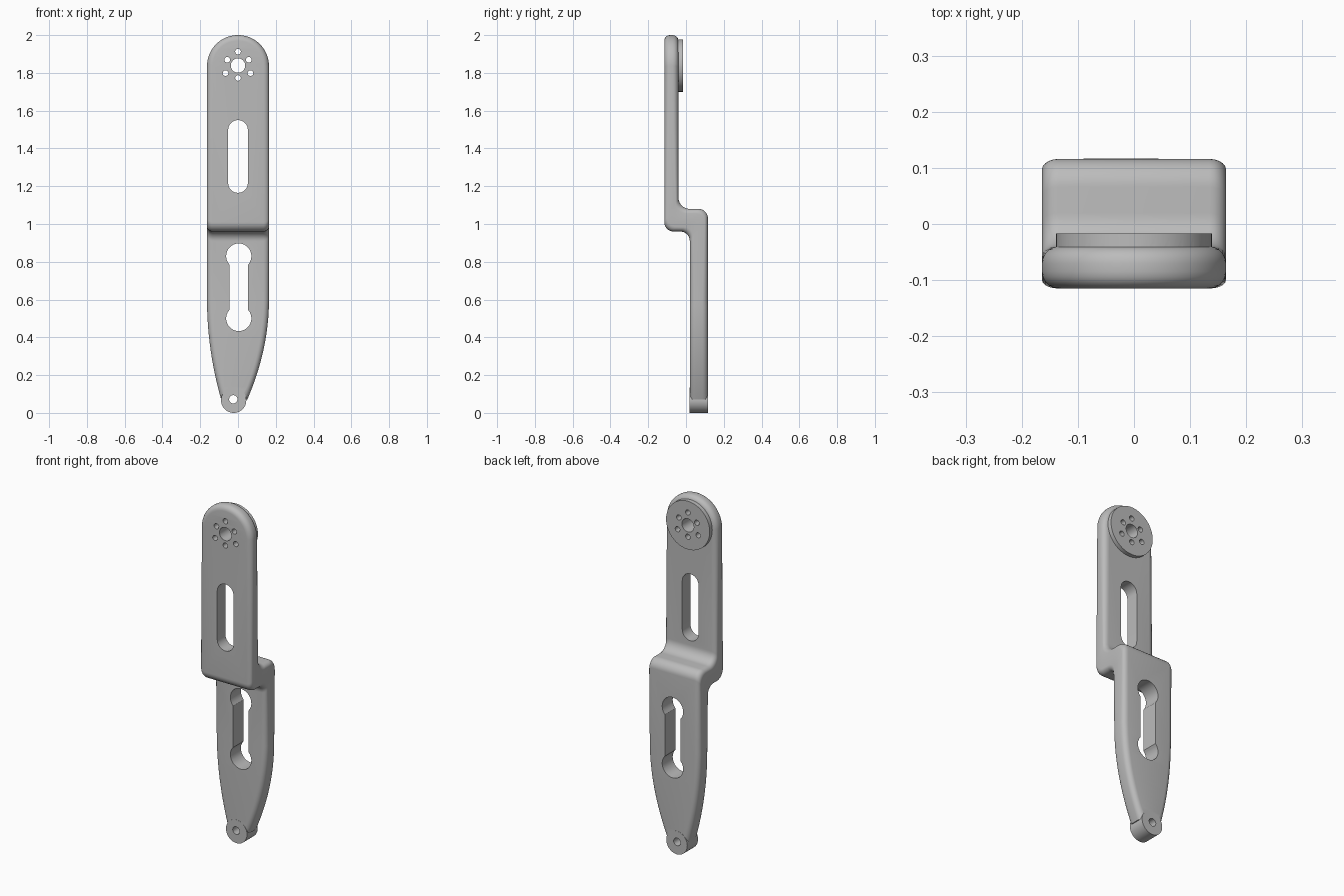
import bpy
import bmesh
from math import sin, cos, pi, acos, radians

cube = bpy.data.objects.get("Cube")
if cube:
    bpy.data.objects.remove(cube, do_unlink=True)

grey = bpy.data.materials.new("plain grey")
grey.use_nodes = True
grey.diffuse_color = (0.5, 0.5, 0.5, 1)
grey.node_tree.nodes["Principled BSDF"].inputs["Base Color"].default_value = (0.5, 0.5, 0.5, 1)

HALF_W, TOP_Z = 0.164, 1.836    # half width and centre of the rounded end
FILLET, STEPS = 0.03, 5         # rounding of the long edges
Y_FRONT, Y_UP_BACK, Y_LOW_FRONT, Y_BACK = -0.115, -0.04, 0.02, 0.116


def make_object(name, bm):
    bmesh.ops.recalc_face_normals(bm, faces=bm.faces)
    mesh = bpy.data.meshes.new(name)
    bm.to_mesh(mesh)
    bm.free()
    mesh.materials.append(grey)
    obj = bpy.data.objects.new(name, mesh)
    bpy.context.collection.objects.link(obj)
    return obj


def prism(bm, outline, y0, y1):
    """Extrude an x-z outline from y0 to y1."""
    front = [bm.verts.new((x, y0, z)) for x, z in outline]
    back = [bm.verts.new((x, y1, z)) for x, z in outline]
    n = len(outline)
    bm.faces.new(front)
    bm.faces.new(back[::-1])
    for i in range(n):
        j = (i + 1) % n
        bm.faces.new((front[i], back[i], back[j], front[j]))


def circle(x, z, r, n=32):
    return [(x + r * cos(2 * pi * i / n), z + r * sin(2 * pi * i / n)) for i in range(n)]


def slot(x, z_low, z_high, half, r, n=20):
    """Slot outline whose round ends may be wider than its straight middle."""
    b = acos(half / r)
    arc = [-b + (pi + 2 * b) * i / n for i in range(n + 1)]
    return ([(x + r * cos(a), z_high + r * sin(a)) for a in arc]
            + [(x - r * cos(a), z_low - r * sin(a)) for a in arc])


def combine(target, other, operation):
    mod = target.modifiers.new(operation.lower(), 'BOOLEAN')
    mod.operation, mod.object, mod.solver = operation, other, 'EXACT'
    bpy.context.view_layer.objects.active = target
    bpy.ops.object.modifier_apply(modifier=mod.name)
    bpy.data.objects.remove(other, do_unlink=True)


# Rungs down the bar: front (y, z), back (y, z), left x, right x, dome angle
rungs = []
for i in range(24):
    a = pi / 2 * (1 - i / 24)
    rungs.append(((Y_FRONT, TOP_Z), (Y_UP_BACK, TOP_Z), -HALF_W, HALF_W, a))
rungs.append(((Y_FRONT, TOP_Z), (Y_UP_BACK, TOP_Z), -HALF_W, HALF_W, 0))


def bend(front, r_front, back, r_back, start, end, n=10):
    for i in range(n + 1):
        a = radians(start + (end - start) * i / n)
        rungs.append(((front[0] + r_front * cos(a), front[1] + r_front * sin(a)),
                      (back[0] + r_back * cos(a), back[1] + r_back * sin(a)),
                      -HALF_W, HALF_W, 0))


bend((Y_FRONT + 0.05, 1.01), 0.05, (Y_UP_BACK + 0.06, 1.14), 0.06, 180, 270)
bend((Y_LOW_FRONT - 0.05, 0.91), 0.05, (Y_BACK - 0.05, 1.03), 0.05, 90, 0)

# Tapering lower end
for i in range(17):
    u = i / 16
    z = 0.6 - 0.53 * u
    rungs.append(((Y_LOW_FRONT, z), (Y_BACK, z),
                  -HALF_W + 0.075 * u * u, HALF_W - 0.115 * u * u, 0))


def rung_ring(bm, front, back, left, right, angle):
    """Rounded-rectangle ring across the bar at one rung."""
    thick = ((front[0] - back[0]) ** 2 + (front[1] - back[1]) ** 2) ** 0.5
    arc = [pi / 2 * i / STEPS for i in range(STEPS + 1)]
    half = [(FILLET * (1 - cos(a)) / thick, FILLET * (1 - sin(a))) for a in arc]
    layers = half + [(1 - t, d) for t, d in half[::-1]]
    sides = []
    for side, x in ((1, right), (-1, left)):
        row = []
        for t, d in layers:
            px = (x - side * d) * cos(angle)
            lift = (HALF_W - d) * sin(angle)
            row.append(bm.verts.new((px, front[0] + t * (back[0] - front[0]),
                                     front[1] + t * (back[1] - front[1]) + lift)))
        sides.append(row)
    return sides[0] + sides[1][::-1]


# Offset bar
bm = bmesh.new()
rings = [rung_ring(bm, *r) for r in rungs]
for upper, lower in zip(rings, rings[1:]):
    n = len(upper)
    for i in range(n):
        j = (i + 1) % n
        bm.faces.new((upper[i], upper[j], lower[j], lower[i]))
bm.faces.new(rings[-1])
bmesh.ops.remove_doubles(bm, verts=bm.verts, dist=1e-5)
bar = make_object("offset_bar", bm)

# Raised round pad on the back of the top, and round boss at the tip
bm = bmesh.new()
prism(bm, circle(0, TOP_Z + 0.003, 0.139, 64), -0.07, -0.017)
prism(bm, circle(-0.023, 0.067, 0.067, 48), 0.019, 0.117)
combine(bar, make_object("pad_and_tip", bm), 'UNION')

# Holes and slots
bm = bmesh.new()
holes = [circle(0, TOP_Z + 0.003, 0.038),
         circle(0, TOP_Z + 0.077, 0.015, 20),
         circle(0, TOP_Z - 0.063, 0.015, 20),
         circle(-0.025, 0.072, 0.022),
         slot(0, 1.217, 1.498, 0.052, 0.052),
         slot(0.004, 0.5, 0.83, 0.05, 0.067)]
for side in (-1, 1):
    holes.append(circle(side * 0.057, TOP_Z + 0.033, 0.015, 20))
    holes.append(circle(side * 0.066, TOP_Z - 0.037, 0.015, 20))
for outline in holes:
    prism(bm, outline, -0.3, 0.3)
combine(bar, make_object("hole_cutters", bm), 'DIFFERENCE')

# Smooth shading with sharp hole rims
bpy.ops.object.select_all(action='DESELECT')
bar.select_set(True)
bpy.context.view_layer.objects.active = bar
bpy.ops.object.shade_smooth_by_angle(angle=radians(35))
